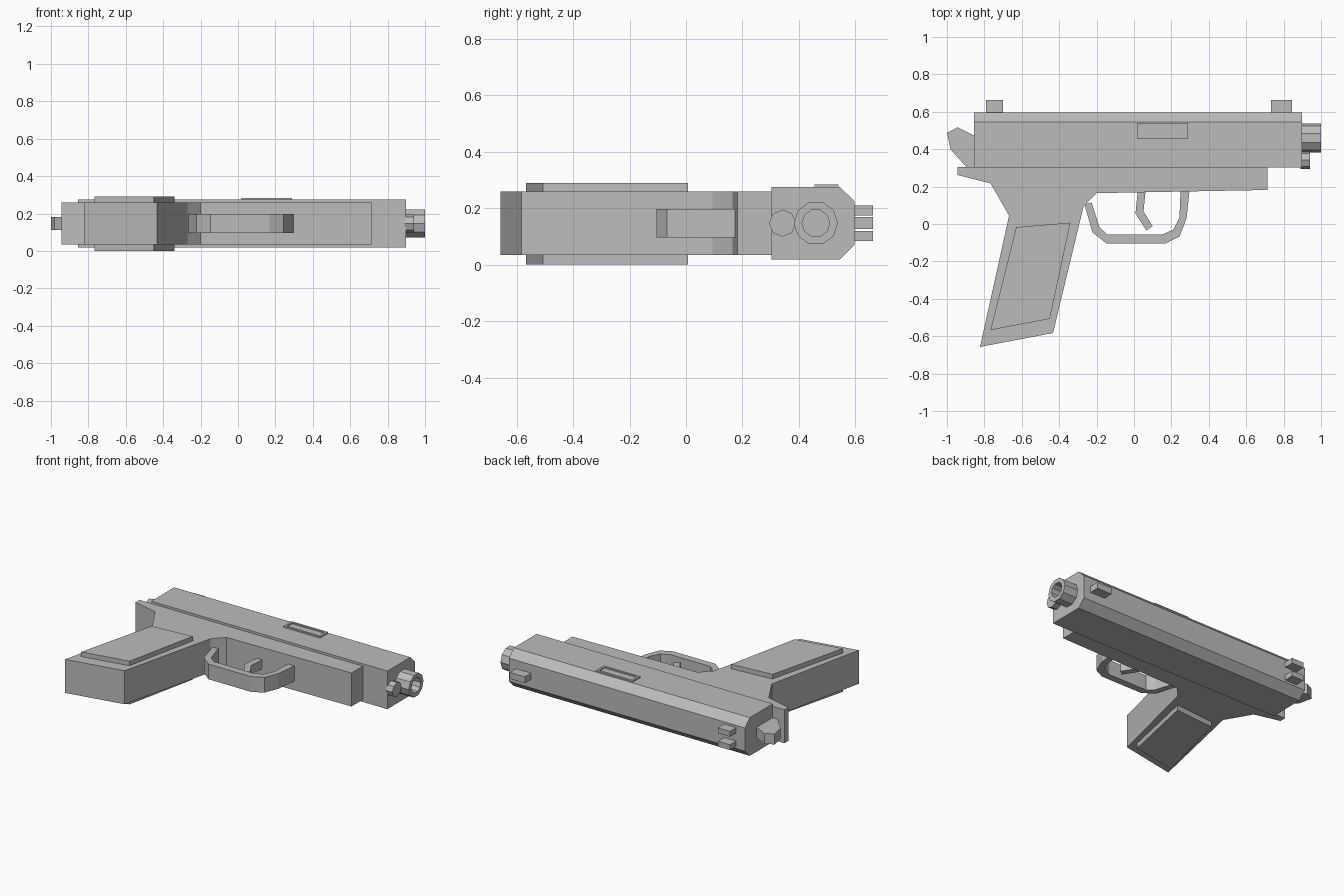
import bpy
import bmesh
from math import cos, sin, tau
from mathutils import Vector

cube = bpy.data.objects.get("Cube")
if cube:
    bpy.data.objects.remove(cube, do_unlink=True)

grey = bpy.data.materials.new("plain_grey")
grey.use_nodes = True
colour = (0.5, 0.5, 0.5, 1)
grey.diffuse_color = colour
grey.node_tree.nodes["Principled BSDF"].inputs["Base Color"].default_value = colour

MID = 0.147  # height of the plane of symmetry


def finish(name, bm):
    bmesh.ops.recalc_face_normals(bm, faces=bm.faces)
    mesh = bpy.data.meshes.new(name)
    bm.to_mesh(mesh)
    bm.free()
    mesh.materials.append(grey)
    obj = bpy.data.objects.new(name, mesh)
    bpy.context.collection.objects.link(obj)
    return obj


def prism(name, points, lo, hi, axis="z", recess=None):
    """Extrude an outline; recess = (rim, depth) sinks its far cap."""
    if axis == "z":
        place = lambda a, b: Vector((a, b, lo))
        shift = Vector((0, 0, hi - lo))
    else:
        place = lambda a, b: Vector((lo, a, b))
        shift = Vector((hi - lo, 0, 0))
    bm = bmesh.new()
    base = bm.faces.new([bm.verts.new(place(a, b)) for a, b in points])
    out = bmesh.ops.extrude_face_region(bm, geom=[base], use_keep_orig=True)["geom"]
    bmesh.ops.translate(bm, vec=shift, verts=[v for v in out if isinstance(v, bmesh.types.BMVert)])
    bmesh.ops.recalc_face_normals(bm, faces=bm.faces)
    if recess:
        rim, depth = recess
        cap = max(bm.faces, key=lambda f: f.calc_center_median().dot(shift))
        bmesh.ops.inset_region(bm, faces=[cap], thickness=rim)
        inner = bmesh.ops.extrude_discrete_faces(bm, faces=[cap])["faces"][0]
        bmesh.ops.translate(bm, vec=-shift.normalized() * depth, verts=inner.verts)
    return finish(name, bm)


def slab(name, points, width):
    return prism(name, points, MID - width / 2, MID + width / 2)


def box(name, x0, x1, y0, y1, z0, z1, recess=None):
    return prism(name, [(x0, y0), (x1, y0), (x1, y1), (x0, y1)], z0, z1, recess=recess)


def ring(y, radius, sides):
    return [(y + radius * cos(tau * i / sides), MID + radius * sin(tau * i / sides))
            for i in range(sides)]


# Slide with chamfered upper edges
half, inner = 0.128, 0.078
side = [(0.302, half), (0.545, half), (0.596, inner)]
prism("slide", [(y, MID - h) for y, h in side] + [(y, MID + h) for y, h in reversed(side)],
      -0.855, 0.897, axis="x")

# Frame and grip in one outline
slab("frame", [(-0.943, 0.304), (-0.943, 0.262), (-0.767, 0.217), (-0.668, 0.045),
               (-0.823, -0.657), (-0.433, -0.583), (-0.425, -0.55), (-0.27, 0.093),
               (-0.2, 0.165), (0.715, 0.182), (0.715, 0.304)], 0.225)

# Raised grip panels on both sides
panel = [(-0.63, -0.017), (-0.34, 0.007), (-0.45, -0.507), (-0.767, -0.567)]
prism("grip_panel_upper", panel, 0.25, 0.29)
prism("grip_panel_lower", panel, 0.0, 0.04)

# Trigger guard: outer outline followed by the inner one reversed
outer = [(-0.265, 0.105), (-0.222, -0.045), (-0.147, -0.104), (0.168, -0.104),
         (0.243, -0.067), (0.281, 0.03), (0.297, 0.18)]
hollow = [(-0.227, 0.115), (-0.184, -0.019), (-0.142, -0.056), (0.152, -0.056),
          (0.211, -0.03), (0.243, 0.035), (0.249, 0.18)]
slab("trigger_guard", outer + hollow[::-1], 0.102)
slab("trigger", [(0.02, 0.18), (0.062, 0.18), (0.051, 0.067), (0.099, -0.011),
                 (0.067, -0.035), (0.008, 0.056)], 0.06)

# Hammer
slab("hammer", [(-0.85, 0.471), (-0.943, 0.517), (-1.0, 0.488), (-0.98, 0.398),
                (-0.895, 0.304), (-0.85, 0.304)], 0.07)

# Barrel end with bore, and the rod below it
prism("barrel", ring(0.46, 0.078, 10), 0.89, 1.0, axis="x", recess=(0.029, 0.1))
prism("guide_rod", ring(0.342, 0.048, 8), 0.89, 0.94, axis="x")

# Sights
box("front_sight", 0.733, 0.845, 0.59, 0.662, MID - 0.021, MID + 0.021)
for label, z in (("upper", MID + 0.045), ("lower", MID - 0.045)):
    box("rear_sight_" + label, -0.79, -0.7, 0.59, 0.662, z - 0.018, z + 0.018)

# Ejection port frame on the upper face
box("ejection_port", 0.02, 0.29, 0.455, 0.54, 0.27, 0.284, recess=(0.02, 0.008))
